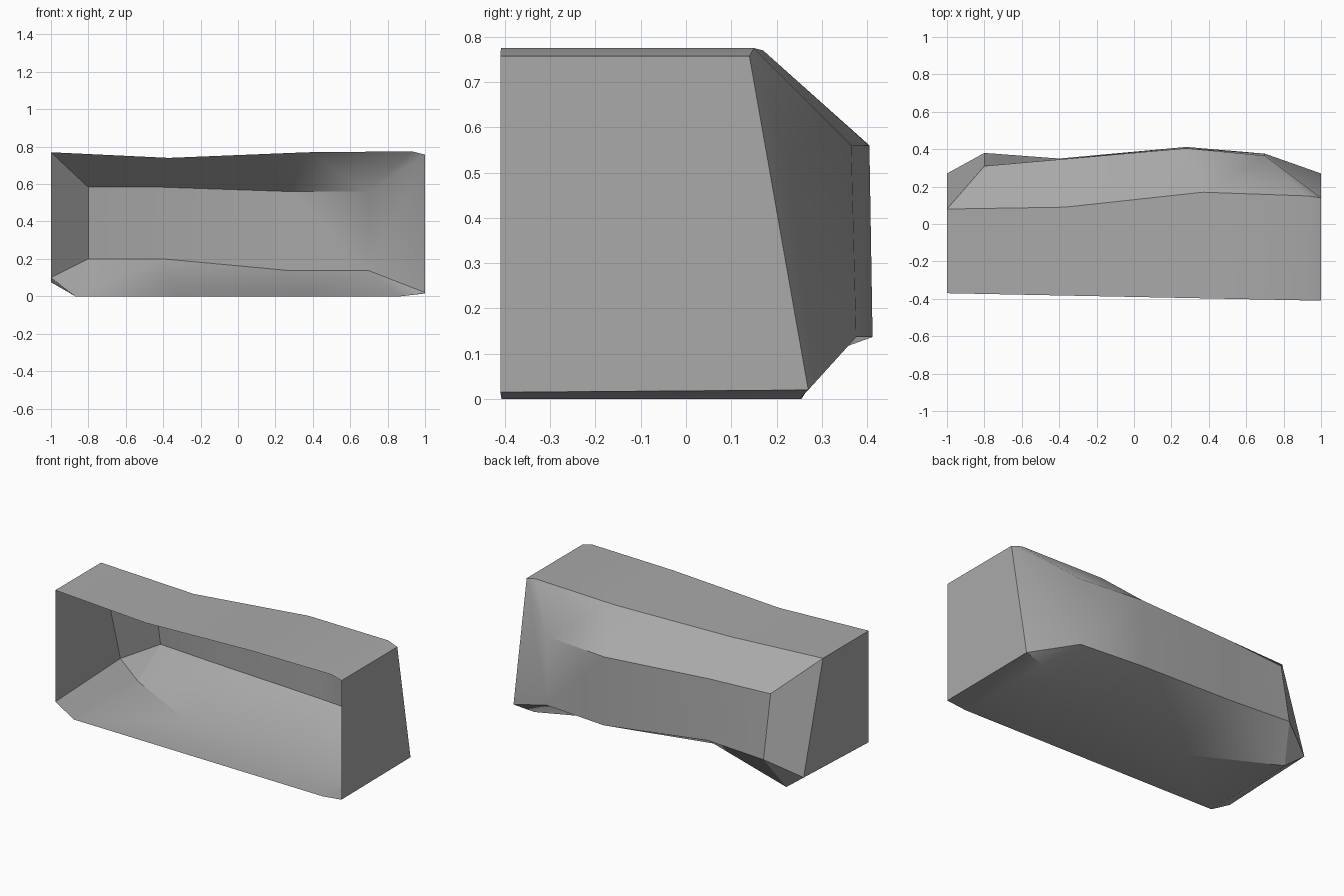
import bpy
import bmesh
import math

# Remove the default cube
cube = bpy.data.objects.get("Cube")
if cube:
    bpy.data.objects.remove(cube, do_unlink=True)

# Key outlines, each running from -x to +x
roof = [(-1, .08, .77), (-.37, .09, .74), (.37, .17, .77), (.93, .15, .775), (1, .14, .757)]
floor = [(-1, .27, .1), (-.87, .255, 0), (-.34, -.02, 0), (.37, .035, 0), (.87, .25, 0), (1, .27, .02)]
back_top = [(-.8, .31, .583), (-.4, .345, .583), (.28, .405, .56), (.7, .365, .56)]
back_low = [(-.8, .38, .2), (-.4, .35, .2), (.28, .412, .137), (.7, .376, .137)]


def to_front(point):
    """Slide a point to the slightly skewed open front."""
    x, y, z = point
    return (x, -.39 - .02 * x, z * .75 if z < .5 else z)


bm = bmesh.new()
verts = {}


def vert(point):
    if point not in verts:
        verts[point] = bm.verts.new(point)
    return verts[point]


def strip(first, second):
    """Join two outlines; a repeated point gives a triangle."""
    for a, b, c, d in zip(first, first[1:], second[1:], second):
        corners = list(dict.fromkeys((a, b, c, d)))
        bm.faces.new([vert(p) for p in corners])


# Roof and floor panels, open at the front
for outline in (roof, floor):
    strip([to_front(p) for p in outline], outline)

# Sloping panels running in to the back wall, with corner triangles
strip(roof, back_top + back_top[-1:])
strip(floor, back_low[:1] + back_low + back_low[-1:])

# Back wall
strip(back_top, back_low)

# Side walls and their angled rear panels
for end in (0, -1):
    strip([to_front(roof[end]), roof[end], back_top[end]],
          [to_front(floor[end]), floor[end], back_low[end]])

# Make the outside the front of every face
bmesh.ops.recalc_face_normals(bm, faces=bm.faces[:])
bm.normal_update()
rear = max(bm.faces, key=lambda f: f.calc_center_median().y)
if rear.normal.y < 0:
    bmesh.ops.reverse_faces(bm, faces=bm.faces[:])

mesh = bpy.data.meshes.new("open_shell")
bm.to_mesh(mesh)
bm.free()
shell = bpy.data.objects.new("open_shell", mesh)
bpy.context.collection.objects.link(shell)

# Plain grey finish
grey = bpy.data.materials.new("plain_grey")
grey.use_nodes = True
colour = (.4, .4, .4, 1)
grey.diffuse_color = colour
grey.node_tree.nodes["Principled BSDF"].inputs["Base Color"].default_value = colour
mesh.materials.append(grey)

# Soft bends along the length, crisp panel edges
bpy.ops.object.select_all(action='DESELECT')
shell.select_set(True)
bpy.context.view_layer.objects.active = shell
bpy.ops.object.shade_smooth_by_angle(angle=math.radians(30))
